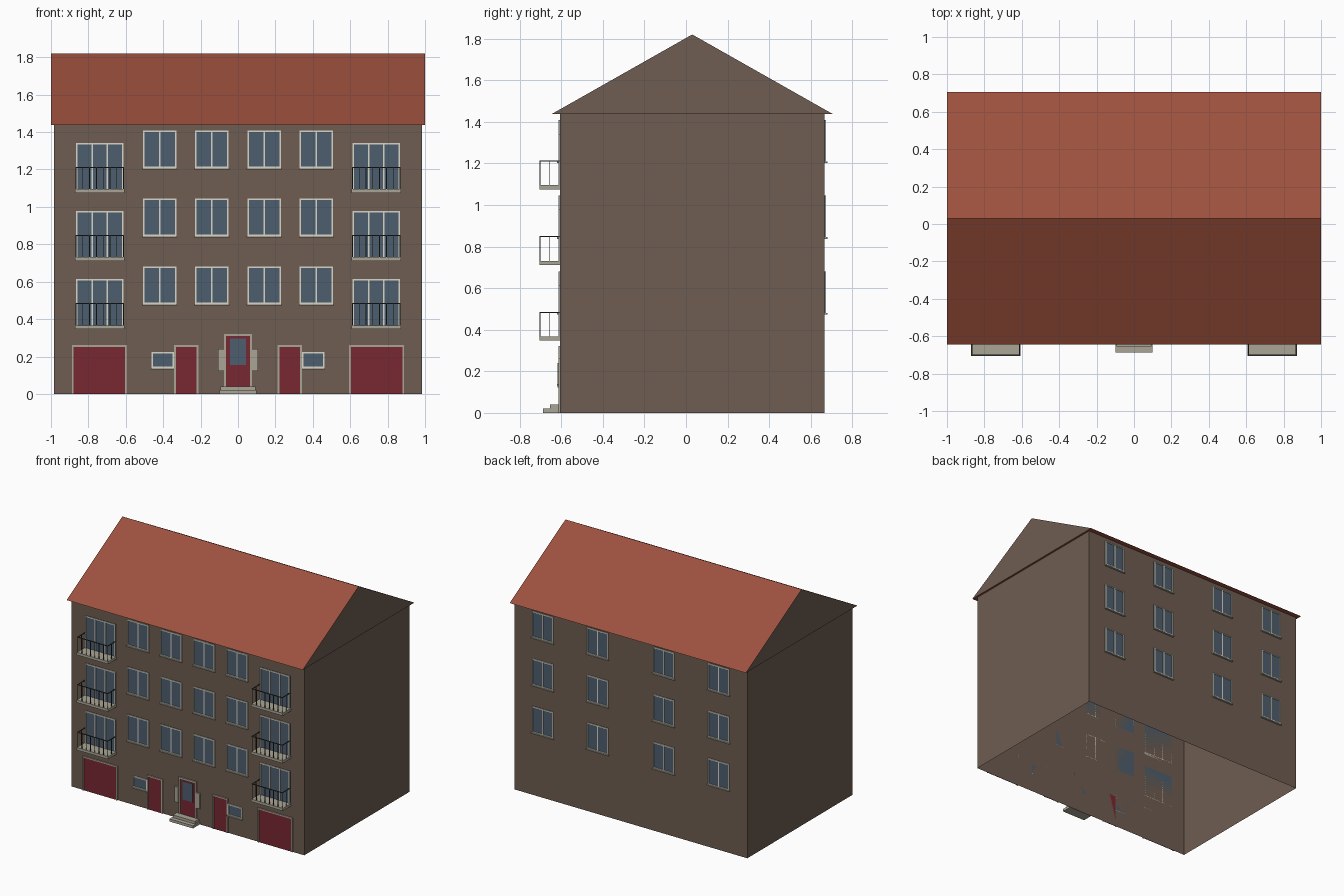
import bpy, bmesh
from math import pi

if "Cube" in bpy.data.objects:
    bpy.data.objects.remove(bpy.data.objects["Cube"])


def mat(name, *srgb):
    m = bpy.data.materials.new(name)
    m.diffuse_color = (*[c ** 2.2 for c in srgb], 1)
    m.use_nodes = True
    m.node_tree.nodes["Principled BSDF"].inputs["Base Color"].default_value = m.diffuse_color
    return m


WALL = mat("wall_brown", .43, .365, .32)
ROOF = mat("roof_tile", .61, .32, .25)
GLASS = mat("window_glass", .31, .37, .43)
FRAME = mat("frame_cream", .85, .84, .78)
STONE = mat("stone", .66, .64, .58)
RED = mat("door_red", .47, .17, .21)
METAL = mat("railing_metal", .25, .26, .25)

FRONT, BACK = -0.605, 0.665
FLOORS = (0.581, 0.945, 1.309)


def make_mesh(name, boxes, mats):
    """Boxes are (x0, x1, y0, y1, z0, z1, material index)."""
    bm = bmesh.new()
    for x0, x1, y0, y1, z0, z1, mi in boxes:
        v = bmesh.ops.create_cube(bm, size=1)["verts"]
        for p in v:
            p.co = (x1 if p.co.x > 0 else x0, y1 if p.co.y > 0 else y0, z1 if p.co.z > 0 else z0)
        for f in {f for p in v for f in p.link_faces}:
            f.material_index = mi
    me = bpy.data.meshes.new(name)
    bm.to_mesh(me)
    bm.free()
    for m in mats:
        me.materials.append(m)
    return me


def place(name, me, loc, turn=0):
    o = bpy.data.objects.new(name, me)
    o.location = loc
    o.rotation_euler.z = turn
    bpy.context.collection.objects.link(o)
    return o


def window_mesh(name, w, h, panes, sill=True):
    """Window centred on x and z, back on y = 0, facing -y."""
    t, a, b = 0.008, w / 2, h / 2
    boxes = [(-a, a, -.003, 0, -b, b, 0),
             (-a, a, -.008, 0, b - t, b, 1), (-a, a, -.008, 0, -b, -b + t, 1)]
    for i in range(panes + 1):
        x = -a + t / 2 + i * (w - t) / panes
        boxes.append((x - t / 2, x + t / 2, -.008, 0, -b, b, 1))
    if sill:
        boxes.append((-a - .004, a + .004, -.015, 0, -b - .008, -b, 2))
    return make_mesh(name, boxes, (GLASS, FRAME, STONE))


def door_mesh(name, w, h, t=0.01):
    """Door panel with stone surround, standing on z = 0."""
    a = w / 2
    return make_mesh(name, [(-a + t, a - t, -.003, 0, 0, h - t, 0),
                            (-a, -a + t, -.008, 0, 0, h, 1), (a - t, a, -.008, 0, 0, h, 1),
                            (-a + t, a - t, -.008, 0, h - t, h, 1)], (RED, STONE))


# Wall shell, open at the bottom
walls = make_mesh("walls", [(-.985, .985, FRONT, BACK, 0, 1.44, 0)], [WALL])
bm = bmesh.new()
bm.from_mesh(walls)
bmesh.ops.delete(bm, geom=[f for f in bm.faces if abs(f.normal.z) > .5], context='FACES_ONLY')
bm.to_mesh(walls)
bm.free()
place("walls", walls, (0, 0, 0))

# Roof prism with wall-coloured gables
bm = bmesh.new()
ends = [[bm.verts.new((x, y, z)) for y, z in ((-.645, 1.438), (.705, 1.438), (.03, 1.82))]
        for x in (-1, 1)]
for e in ends:
    bm.faces.new(e).material_index = 1
for i in range(3):
    j = (i + 1) % 3
    bm.faces.new((ends[0][i], ends[0][j], ends[1][j], ends[1][i]))
bmesh.ops.recalc_face_normals(bm, faces=bm.faces)
roof = bpy.data.meshes.new("roof")
bm.to_mesh(roof)
bm.free()
roof.materials.append(ROOF)
roof.materials.append(WALL)
place("roof", roof, (0, 0, 0))

# Shared meshes for windows and doors
win = window_mesh("window", .18, .2, 2)
tall = window_mesh("balcony_window", .255, .255, 3, False)
low = window_mesh("low_window", .12, .086, 1)
garage = door_mesh("garage_door", .295, .262)
side = door_mesh("side_door", .13, .262)

# Balcony: slab, top rail, balusters
bal = [(-.1335, .1335, -.1, 0, 0, .02, 0),
       (-.13, .13, -.1, -.094, .134, .139, 1)]
for s in (-1, 1):
    x = s * .1275
    bal.append((x - .0025, x + .0025, -.1, 0, .134, .139, 1))
    bal.append((x - .002, x + .002, -.052, -.048, .02, .134, 1))
for i in range(8):
    x = -.127 + i * .254 / 7
    bal.append((x - .002, x + .002, -.099, -.095, .02, .134, 1))
balcony = make_mesh("balcony", bal, (STONE, METAL))

# Upper floors
for n, z in enumerate(FLOORS, 1):
    for x in (-.419, -.14, .14, .419):
        place(f"front_window_{n}", win, (x, FRONT, z))
    for x in (-.745, -.28, .28, .745):
        place(f"back_window_{n}", win, (x, BACK, z), pi)
    for x in (-.739, .739):
        place(f"balcony_window_{n}", tall, (x, FRONT, z - .095))
        place(f"balcony_{n}", balcony, (x, FRONT, z - .234))

# Ground floor
for s in (-1, 1):
    place("garage_door", garage, (s * .741, FRONT, 0))
    place("side_door", side, (s * .277, FRONT, 0))
    place("low_window", low, (s * .402, FRONT, .182))

# Main entrance with glazed panel, side stones and steps
place("main_door", door_mesh("main_door", .15, .321, .012), (0, FRONT, 0))
place("main_door_glass", make_mesh("main_door_glass", [(-.043, .043, -.005, 0, .155, .295, 0)], [GLASS]),
      (0, FRONT, 0))
place("entrance_stones", make_mesh("entrance_stones", [
    (-.107, -.075, -.012, 0, .123, .24, 0), (.075, .107, -.012, 0, .123, .24, 0)], [STONE]), (0, FRONT, 0))
place("entrance_steps", make_mesh("entrance_steps", [
    (-.1, .1, -.082, 0, 0, .02, 0), (-.093, .093, -.05, 0, .02, .04, 0)], [STONE]), (0, FRONT, 0))
